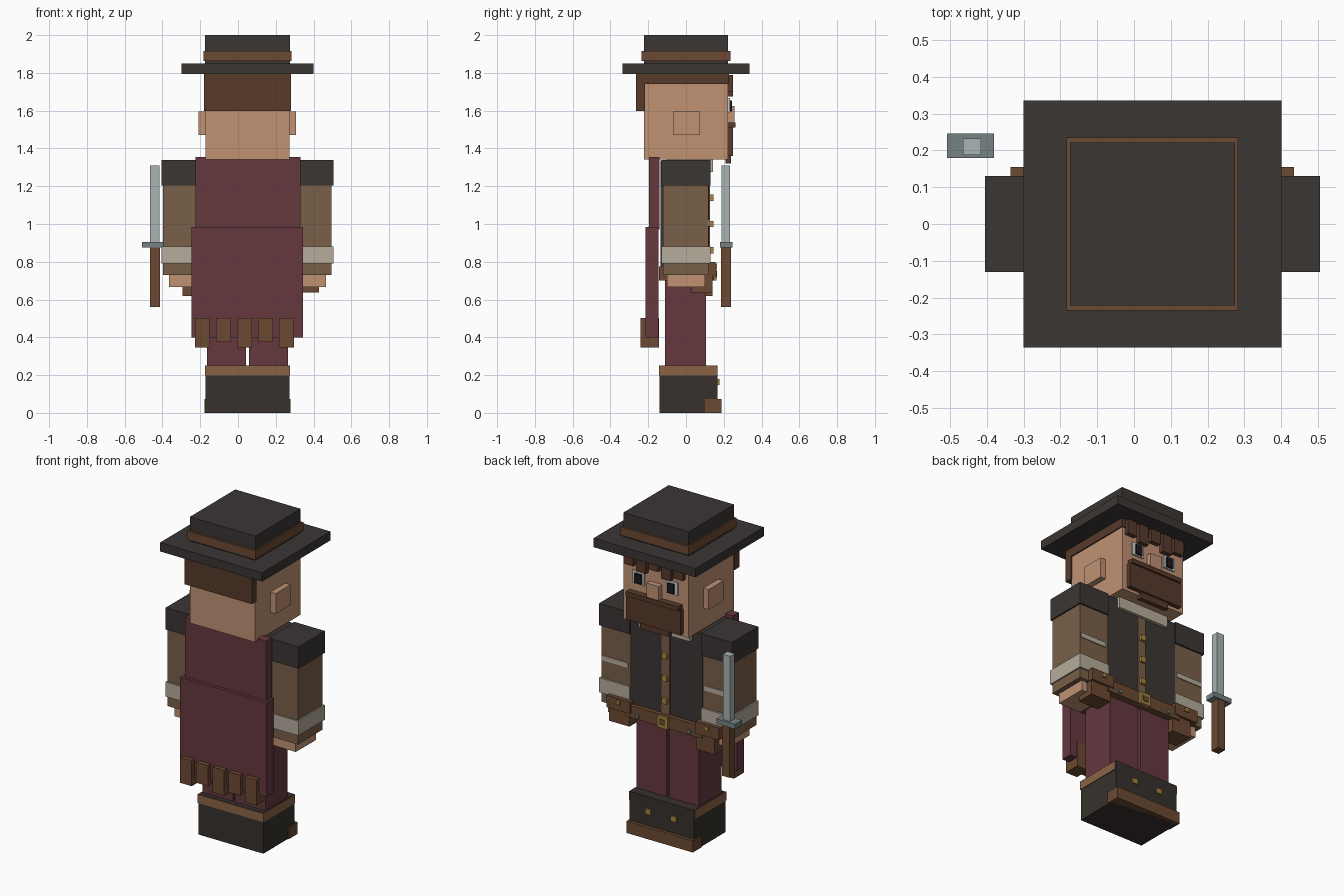
import bpy

CX = 0.05  # body centre line (the blade hangs off one side)


def lin(c):
    return c / 12.92 if c <= 0.04045 else ((c + 0.055) / 1.055) ** 2.4


def mat(name, hexcode):
    m = bpy.data.materials.new(name)
    rgb = [lin(int(hexcode[i:i + 2], 16) / 255) for i in (0, 2, 4)]
    m.diffuse_color = (*rgb, 1)
    return m


BLACK = mat("black_felt", "3b3634")
BOOT = mat("boot_leather", "37312c")
LEATHER = mat("leather", "6b4a32")
TRIM = mat("tan_leather", "8a6445")
HAIR = mat("hair", "573a2a")
SKIN = mat("skin", "c09274")
MAROON = mat("maroon_cloth", "65383f")
SLEEVE = mat("brown_cloth", "7a5f49")
LINEN = mat("linen", "b5ac9c")
STEEL = mat("steel", "aab4b3")
IRON = mat("iron", "768286")
GOLD = mat("gold", "a8873f")
WHITE = mat("white", "e0e0dc")
PUPIL = mat("pupil", "1c1a1a")


def box(name, x0, x1, y0, y1, z0, z1, m):
    bpy.ops.mesh.primitive_cube_add(size=1, location=((x0 + x1) / 2, (y0 + y1) / 2, (z0 + z1) / 2))
    ob = bpy.context.object
    ob.name = name
    ob.scale = (x1 - x0, y1 - y0, z1 - z0)
    bpy.ops.object.transform_apply(location=False, rotation=False, scale=True)
    ob.data.materials.append(m)
    return ob


def mid(name, half, y0, y1, z0, z1, m):
    return box(name, CX - half, CX + half, y0, y1, z0, z1, m)


def pair(name, inner, outer, y0, y1, z0, z1, m):
    box(name + "_a", CX + inner, CX + outer, y0, y1, z0, z1, m)
    box(name + "_b", CX - outer, CX - inner, y0, y1, z0, z1, m)


# Hat
mid("hat_crown", 0.224, -0.222, 0.222, 1.84, 2.0, BLACK)
mid("hat_band", 0.233, -0.235, 0.235, 1.862, 1.915, LEATHER)
mid("hat_brim", 0.35, -0.335, 0.335, 1.795, 1.85, BLACK)

# Head and hair
mid("head", 0.222, -0.222, 0.222, 1.342, 1.78, SKIN)
pair("ear", 0.21, 0.258, -0.07, 0.075, 1.47, 1.595, SKIN)
mid("hair_cap", 0.23, -0.23, 0.228, 1.742, 1.797, HAIR)
mid("hair_back", 0.23, -0.265, -0.218, 1.597, 1.797, HAIR)
for i, low in enumerate((1.70, 1.675, 1.71, 1.675, 1.70)):
    x = CX + (i - 2) * 0.085
    box(f"fringe_{i}", x - 0.033, x + 0.033, 0.215, 0.25, low, 1.79, HAIR)

# Face
pair("eye", 0.075, 0.155, 0.215, 0.232, 1.588, 1.668, WHITE)
pair("pupil", 0.09, 0.135, 0.22, 0.243, 1.595, 1.655, PUPIL)
mid("nose", 0.042, 0.215, 0.256, 1.535, 1.625, SKIN)
mid("moustache", 0.18, 0.215, 0.262, 1.51, 1.538, HAIR)
mid("beard", 0.188, 0.215, 0.25, 1.36, 1.512, HAIR)
mid("chin_tuft", 0.1, 0.21, 0.238, 1.32, 1.362, HAIR)

# Torso, collar and buttons
mid("vest", 0.25, -0.135, 0.122, 0.76, 1.335, BLACK)
mid("placket", 0.028, 0.115, 0.128, 0.76, 1.335, SLEEVE)
mid("collar", 0.175, -0.1, 0.142, 1.275, 1.348, LINEN)
for i, z in enumerate((0.86, 1.0, 1.14)):
    mid(f"button_{i}", 0.017, 0.12, 0.145, z - 0.017, z + 0.017, GOLD)

# Arms
pair("shoulder", 0.245, 0.455, -0.13, 0.13, 1.205, 1.34, BLACK)
pair("sleeve", 0.248, 0.446, -0.123, 0.12, 0.73, 1.21, SLEEVE)
pair("sleeve_stripe", 0.26, 0.44, 0.11, 0.126, 0.99, 1.02, LINEN)
pair("cuff", 0.244, 0.455, -0.131, 0.131, 0.79, 0.88, LINEN)
pair("hand", 0.26, 0.416, -0.1, 0.1, 0.667, 0.735, SKIN)

# Belt, buckle, studs and pouches
mid("belt", 0.262, -0.142, 0.148, 0.70, 0.775, LEATHER)
mid("buckle", 0.036, 0.14, 0.162, 0.70, 0.772, GOLD)
mid("buckle_center", 0.02, 0.15, 0.165, 0.718, 0.754, LEATHER)
pair("belt_stud", 0.168, 0.188, 0.14, 0.157, 0.712, 0.732, IRON)
box("pouch_large", -0.295, -0.165, 0.02, 0.14, 0.62, 0.73, LEATHER)
box("pouch_small", 0.29, 0.43, 0.03, 0.14, 0.637, 0.73, LEATHER)
pair("pouch_flap", 0.225, 0.385, 0.02, 0.155, 0.725, 0.8, LEATHER)
pair("pouch_clasp", 0.29, 0.315, 0.145, 0.165, 0.765, 0.79, GOLD)

# Legs and boots
pair("leg", 0.008, 0.215, -0.11, 0.106, 0.24, 0.77, MAROON)
mid("boots", 0.222, -0.14, 0.167, 0, 0.252, BOOT)
mid("boot_trim", 0.226, -0.144, 0.164, 0.197, 0.25, TRIM)
mid("toe_cap", 0.228, 0.1, 0.187, 0, 0.073, LEATHER)
pair("boot_buckle", 0.07, 0.105, 0.16, 0.178, 0.148, 0.18, GOLD)

# Cape with hanging tabs
box("cape_upper", -0.226, 0.33, -0.196, -0.14, 0.97, 1.354, MAROON)
box("cape_lower", -0.247, 0.345, -0.215, -0.145, 0.4, 0.985, MAROON)
for i in range(5):
    x = -0.188 + i * 0.111
    low = 0.375 if i % 2 else 0.345
    box(f"cape_tab_{i}", x - 0.04, x + 0.04, -0.242, -0.143, low, 0.502, LEATHER)

# Blade
box("blade", -0.465, -0.415, 0.187, 0.232, 0.89, 1.31, STEEL)
box("blade_guard", -0.508, -0.38, 0.179, 0.246, 0.875, 0.906, IRON)
box("blade_grip", -0.466, -0.414, 0.184, 0.239, 0.56, 0.88, LEATHER)
